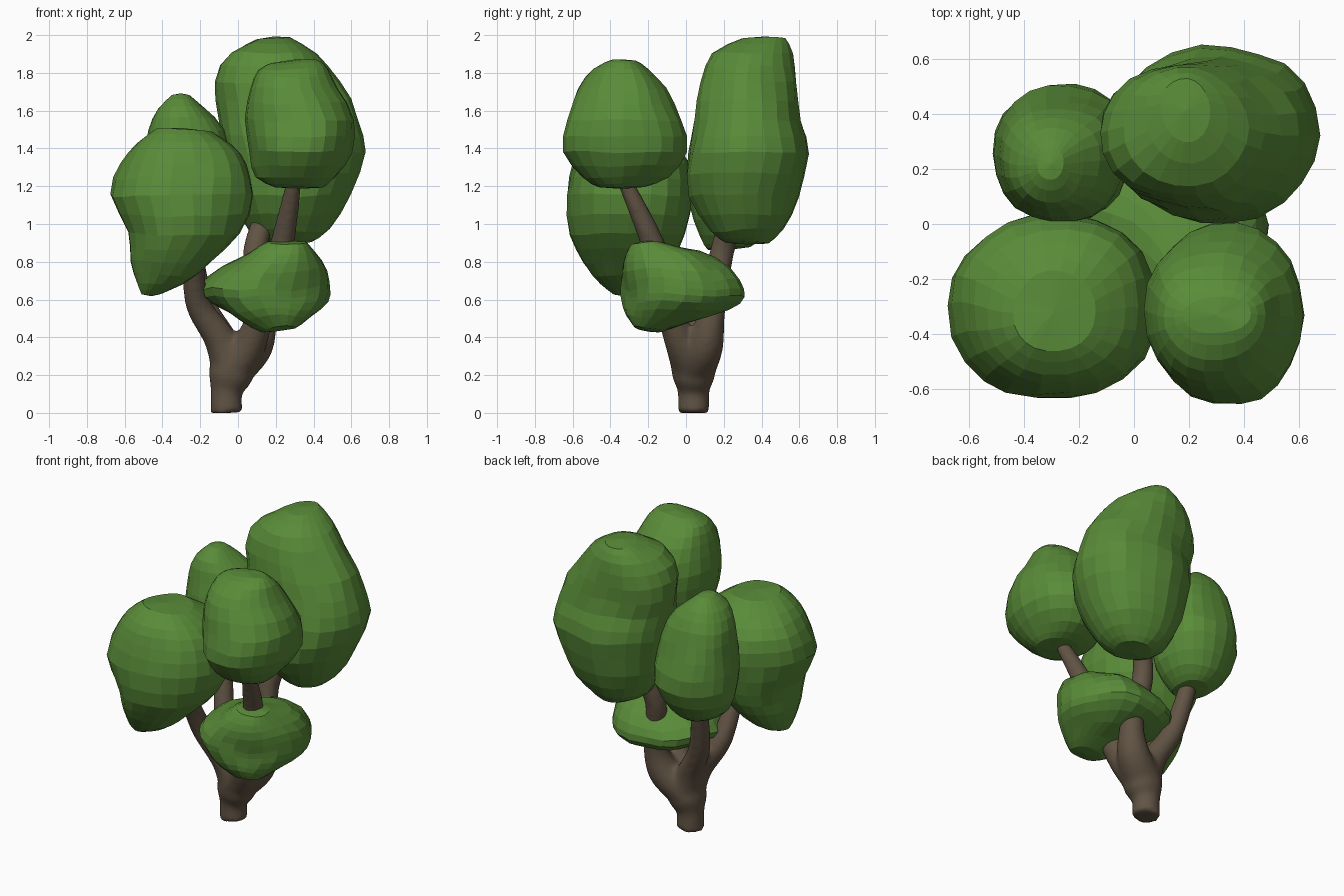
import bpy, bmesh, math, random
from mathutils import Vector, noise

if "Cube" in bpy.data.objects:
    bpy.data.objects.remove(bpy.data.objects["Cube"])

random.seed(4)


def material(name, rgb):
    m = bpy.data.materials.new(name)
    m.diffuse_color = (*rgb, 1)
    m.use_nodes = True
    m.node_tree.nodes["Principled BSDF"].inputs["Base Color"].default_value = m.diffuse_color
    return m


LEAF = material("leaf_green", (0.10, 0.26, 0.04))
BARK = material("bark_brown", (0.12, 0.088, 0.058))


def spline(rows, steps):
    """Catmull-Rom samples through rows of numbers."""
    out = []
    for i in range(len(rows) - 1):
        a, b = rows[max(i - 1, 0)], rows[i]
        c, d = rows[i + 1], rows[min(i + 2, len(rows) - 1)]
        for s in range(steps):
            t = s / steps
            out.append([q + 0.5 * t * (r - p + t * (2 * p - 5 * q + 4 * r - w
                        + t * (3 * (q - r) + w - p)))
                        for p, q, r, w in zip(a, b, c, d)])
    return out + [list(rows[-1])]


def foliage(name, rings, bump=0.02, segs=22, power=0.92):
    """Loft a leafy clump through rings of (z, x_min, x_max, y_min, y_max)."""
    bm = bmesh.new()
    loops = []
    for z, x0, x1, y0, y1 in spline(rings, 2):
        loop = []
        for k in range(segs):
            a = math.tau * k / segs
            c, s = math.cos(a), math.sin(a)
            p = Vector(((x0 + x1) / 2 + (x1 - x0) / 2 * math.copysign(abs(c) ** power, c),
                        (y0 + y1) / 2 + (y1 - y0) / 2 * math.copysign(abs(s) ** power, s), z))
            p += noise.noise_vector(p * 4.5) * bump
            loop.append(bm.verts.new(p))
        loops.append(loop)
    for lo, hi in zip(loops, loops[1:]):
        for k in range(segs):
            n = (k + 1) % segs
            bm.faces.new((lo[k], lo[n], hi[n], hi[k]))
    # rounded caps at both ends
    for loop, flip, dz in ((loops[0], True, -0.01), (loops[-1], False, 0.01)):
        mid = sum((v.co for v in loop), Vector()) / segs
        tip = bm.verts.new(mid + Vector((0, 0, dz)))
        for k in range(segs):
            f = (loop[k], loop[(k + 1) % segs], tip)
            bm.faces.new(f[::-1] if flip else f)
    me = bpy.data.meshes.new(name)
    bm.to_mesh(me)
    bm.free()
    me.materials.append(LEAF)
    ob = bpy.data.objects.new(name, me)
    bpy.context.collection.objects.link(ob)


# Leafy clumps
foliage("foliage_front_left", [
    (0.62, -0.51, -0.40, -0.38, -0.28), (0.68, -0.53, -0.29, -0.46, -0.18),
    (0.80, -0.57, -0.14, -0.54, -0.08), (0.95, -0.59, 0.02, -0.61, -0.01),
    (1.15, -0.67, 0.08, -0.64, 0.04), (1.32, -0.63, 0.05, -0.60, 0.02),
    (1.43, -0.53, -0.03, -0.54, -0.07), (1.50, -0.44, -0.14, -0.46, -0.17)])
foliage("foliage_back_left", [
    (0.87, -0.36, -0.16, 0.12, 0.34), (0.94, -0.45, -0.09, 0.07, 0.42),
    (1.12, -0.51, -0.02, 0.01, 0.50), (1.32, -0.50, -0.03, 0.01, 0.48),
    (1.50, -0.47, -0.08, 0.04, 0.42), (1.62, -0.42, -0.18, 0.09, 0.36),
    (1.68, -0.35, -0.25, 0.17, 0.28)])
foliage("foliage_back_right", [
    (0.90, 0.18, 0.40, 0.20, 0.44), (0.97, 0.06, 0.49, 0.12, 0.52),
    (1.15, -0.03, 0.60, 0.01, 0.59), (1.38, -0.08, 0.67, 0.01, 0.65),
    (1.55, -0.11, 0.64, 0.05, 0.61), (1.75, -0.13, 0.53, 0.08, 0.58),
    (1.90, -0.04, 0.41, 0.14, 0.56), (1.98, 0.10, 0.28, 0.30, 0.52)], power=0.98)
foliage("foliage_front_right", [
    (1.20, 0.19, 0.45, -0.46, -0.22), (1.25, 0.10, 0.52, -0.55, -0.10),
    (1.38, 0.06, 0.60, -0.65, 0.00), (1.55, 0.05, 0.61, -0.63, -0.02),
    (1.72, 0.06, 0.53, -0.56, -0.10), (1.82, 0.10, 0.48, -0.48, -0.19),
    (1.86, 0.17, 0.42, -0.39, -0.26)])
foliage("foliage_low", [
    (0.44, 0.12, 0.30, -0.28, -0.10), (0.50, 0.00, 0.38, -0.32, 0.12),
    (0.58, -0.14, 0.47, -0.33, 0.28), (0.66, -0.20, 0.49, -0.34, 0.31),
    (0.76, -0.09, 0.47, -0.34, 0.25), (0.85, 0.07, 0.42, -0.32, 0.08),
    (0.90, 0.17, 0.37, -0.29, -0.13)], bump=0.03)

# Trunk and limbs: tapered tubes as (x, y, z, radius), fused together
BASE = [(-0.06, 0.04, 0.0, 0.086), (-0.06, 0.04, 0.12, 0.086), (-0.03, 0.04, 0.24, 0.12)]
LIMBS = [
    BASE + [(-0.10, 0.0, 0.40, 0.085), (-0.22, -0.07, 0.60, 0.065), (-0.23, -0.22, 0.90, 0.05)],
    BASE + [(-0.09, 0.08, 0.40, 0.08), (-0.20, 0.14, 0.62, 0.065), (-0.26, 0.24, 1.0, 0.05)],
    BASE + [(0.09, 0.10, 0.36, 0.10), (0.13, 0.14, 0.55, 0.07), (0.09, 0.19, 0.85, 0.065),
            (0.17, 0.26, 1.10, 0.055)],
    BASE + [(0.06, -0.02, 0.36, 0.09), (0.13, -0.09, 0.55, 0.07), (0.23, -0.17, 0.88, 0.065),
            (0.31, -0.36, 1.30, 0.035)],
]
bm = bmesh.new()
for path in LIMBS:
    pts = spline(path, 5)
    prev = None
    for i, (x, y, z, r) in enumerate(pts):
        a, b = Vector(pts[max(i - 1, 0)][:3]), Vector(pts[min(i + 1, len(pts) - 1)][:3])
        q = Vector((0, 0, 1)).rotation_difference((b - a).normalized())
        ring = [bm.verts.new(Vector((x, y, z)) + q @ Vector(
            (r * math.cos(math.tau * k / 14), r * math.sin(math.tau * k / 14), 0)))
            for k in range(14)]
        if prev:
            for k in range(14):
                n = (k + 1) % 14
                bm.faces.new((prev[k], prev[n], ring[n], ring[k]))
        else:
            bm.faces.new(ring[::-1])
        prev = ring
    bm.faces.new(prev)
me = bpy.data.meshes.new("trunk")
bm.to_mesh(me)
bm.free()
me.materials.append(BARK)
trunk = bpy.data.objects.new("trunk", me)
bpy.context.collection.objects.link(trunk)
remesh = trunk.modifiers.new("fuse", 'REMESH')
remesh.mode = 'VOXEL'
remesh.voxel_size = 0.016
remesh.use_smooth_shade = True
soften = trunk.modifiers.new("soften", 'SMOOTH')
soften.factor = 0.5
soften.iterations = 6
